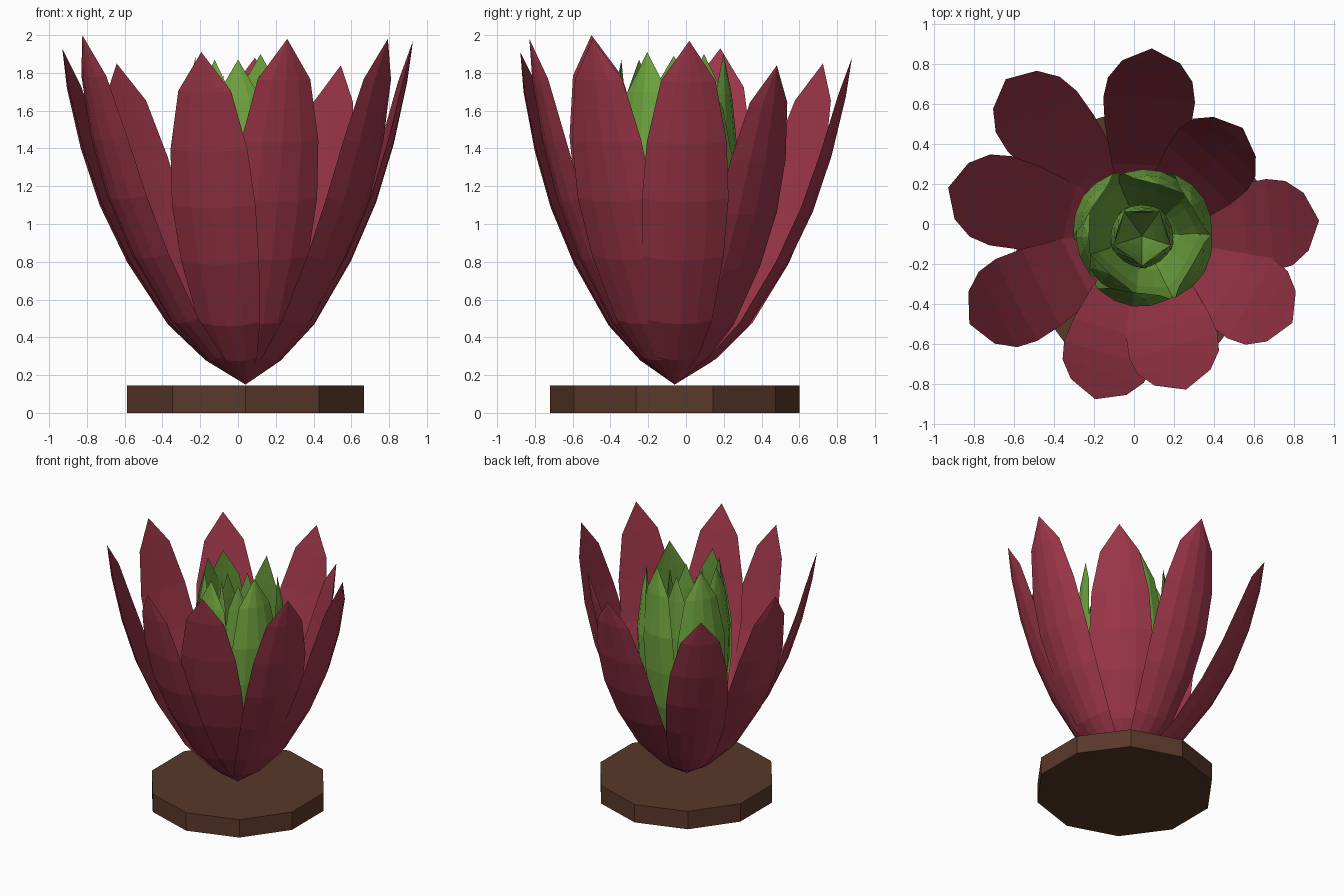
import bpy
import bmesh
from math import cos, sin, radians
from mathutils import Vector

cube = bpy.data.objects.get("Cube")
if cube:
    bpy.data.objects.remove(cube, do_unlink=True)

CENTRE = Vector((0.04, -0.06, 0.15))  # point where all petals meet


def material(name, rgb):
    mat = bpy.data.materials.new(name)
    mat.use_nodes = True
    mat.diffuse_color = (*rgb, 1)
    mat.node_tree.nodes["Principled BSDF"].inputs["Base Color"].default_value = (*rgb, 1)
    return mat


crimson = material("crimson", (0.328, 0.036, 0.066))
green = material("leaf green", (0.16, 0.38, 0.05))
brown = material("wood brown", (0.1, 0.04, 0.023))

# Petal stations: height fraction, half width
HEIGHTS = (0, 0.07, 0.175, 0.36, 0.53, 0.70, 0.88, 1)
WIDTHS = (0, 0.11, 0.17, 0.215, 0.23, 0.212, 0.145, 0)
# Distance from the axis as a fraction of the tip's distance
SPREAD = (0, 0.21, 0.41, 0.63, 0.78, 0.885, 0.965, 1)
UPRIGHT = (0, 0.35, 0.70, 1.05, 1.2, 1.25, 1.14, 1)
# Closed cross-section: position across the petal, inner side or outer side
SECTION = [(-1, 0), (-0.5, 0), (0, 0), (0.5, 0), (1, 0), (0.5, 1), (0, 1), (-0.5, 1)]


def petal(name, mat, angle, reach, top, curve, width=1.0, cup=0.055, thick=0.05):
    a = radians(angle)
    out, side = Vector((cos(a), sin(a), 0)), Vector((-sin(a), cos(a), 0))
    up = Vector((0, 0, 1))
    spine = [CENTRE + out * reach * c + up * (top - CENTRE.z) * h
             for c, h in zip(curve, HEIGHTS)]
    bm = bmesh.new()
    rings = []
    for i in range(1, len(spine) - 1):
        inward = (spine[i + 1] - spine[i - 1]).normalized().cross(side)
        if inward.dot(out) > 0:
            inward.negate()
        w = WIDTHS[i] * width
        k = WIDTHS[i] / max(WIDTHS)
        rings.append([bm.verts.new(spine[i] + side * w * u + inward * k *
                                   (cup * u * u + thick * inner * (1 - u * u)))
                      for u, inner in SECTION])
    root, tip = bm.verts.new(spine[0]), bm.verts.new(spine[-1])
    n = len(SECTION)
    for j in range(n):
        m = (j + 1) % n
        bm.faces.new((root, rings[0][m], rings[0][j]))
        bm.faces.new((tip, rings[-1][j], rings[-1][m]))
        for low, high in zip(rings, rings[1:]):
            bm.faces.new((low[j], low[m], high[m], high[j]))
    bmesh.ops.recalc_face_normals(bm, faces=bm.faces)
    mesh = bpy.data.meshes.new(name)
    bm.to_mesh(mesh)
    bm.free()
    mesh.materials.append(mat)
    obj = bpy.data.objects.new(name, mesh)
    bpy.context.collection.objects.link(obj)


# Ten-sided base
bpy.ops.mesh.primitive_cylinder_add(vertices=10, radius=0.66, depth=0.145,
                                    location=(CENTRE.x, CENTRE.y, 0.0725))
base = bpy.context.object
base.name = "base"
base.data.materials.append(brown)

# Outer petals: angle, reach, tip height
OUTER = [(87, 0.94, 1.88), (47, 0.74, 1.84), (5, 0.89, 1.97),
         (-30, 0.87, 1.98), (-74, 0.80, 1.98), (-106, 0.85, 1.91),
         (-153, 0.97, 2.0), (166, 1.0, 1.93), (131, 1.04, 1.85)]
for i, (angle, reach, top) in enumerate(OUTER):
    petal(f"outer_petal_{i + 1}", crimson, angle, reach, top, SPREAD)

# Bud: overlapping large leaves
BUD = [(31, 0.29, 1.82), (73, 0.27, 1.90), (147, 0.285, 1.90), (181, 0.265, 1.89),
       (229, 0.25, 1.87), (262, 0.285, 1.87), (-30, 0.29, 1.91)]
for i, (angle, reach, top) in enumerate(BUD):
    petal(f"bud_leaf_{i + 1}", green, angle, reach, top, UPRIGHT, 0.87, 0.07, 0.055)

# Small leaves at the heart of the bud
for i in range(5):
    petal(f"heart_leaf_{i + 1}", green, 72 * i + 18, 0.125, 1.79, UPRIGHT, 0.5, 0.035, 0.04)
